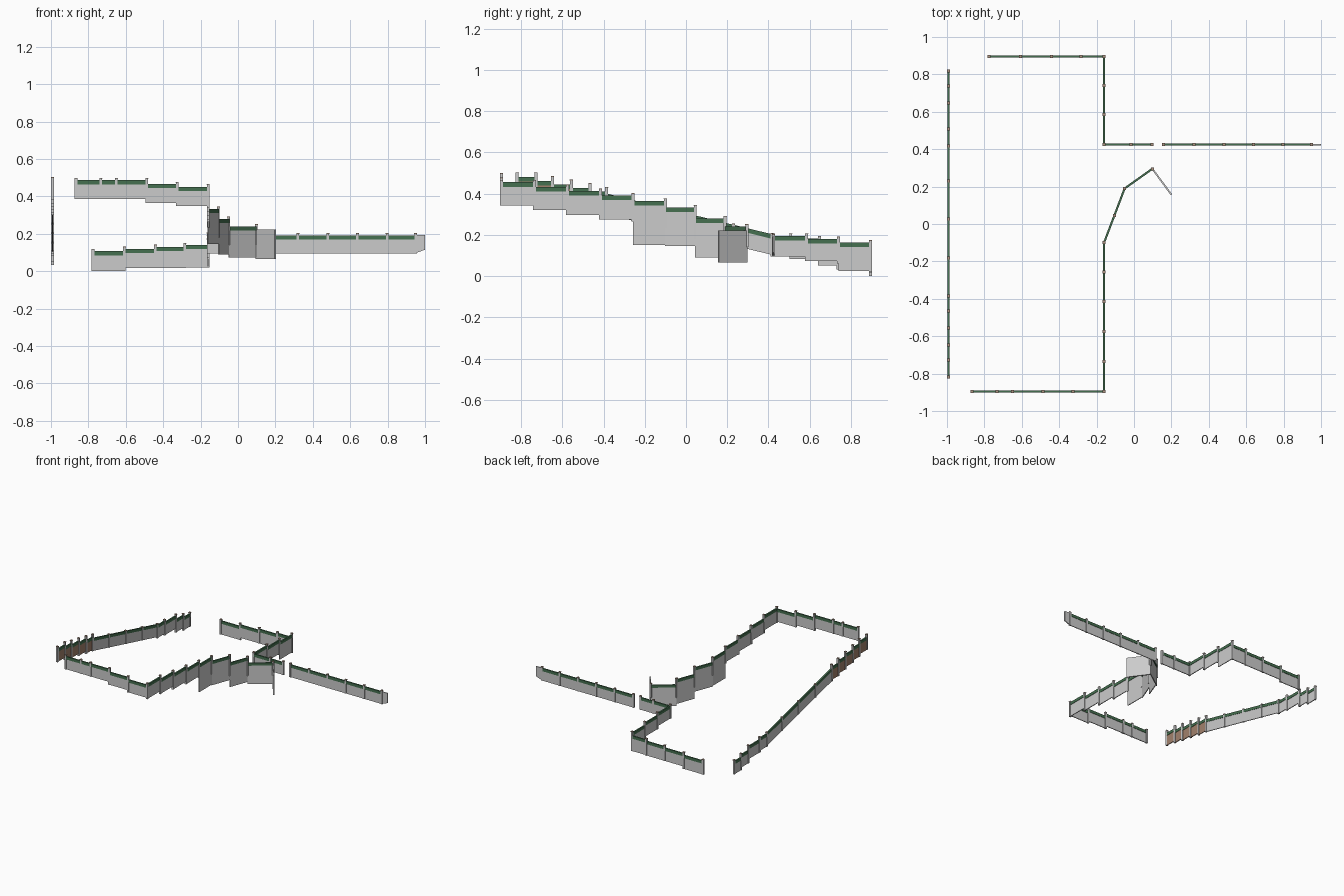
import bpy, bmesh
from mathutils import Vector

if "Cube" in bpy.data.objects:
    bpy.data.objects.remove(bpy.data.objects["Cube"])

def material(name, col):
    m = bpy.data.materials.new(name)
    m.diffuse_color = (*col, 1)
    m.use_nodes = True
    m.node_tree.nodes["Principled BSDF"].inputs["Base Color"].default_value = m.diffuse_color
    return m

GREEN = material("rail_green", (0.06, 0.16, 0.08))
BROWN = material("board_brown", (0.36, 0.22, 0.15))
TAN = material("cap_tan", (0.42, 0.30, 0.23))

H = 0.10       # usual panel height
RAIL = 0.022   # depth of the green top rail
posts = {}     # (x, y) -> [top, bottom]

def slab(name, p, q, lo, hi, thick, mat=None):
    """Upright board from p to q; lo and hi are (z at p, z at q)."""
    p, q = Vector(p), Vector(q)
    d = (q - p).normalized()
    n = Vector((-d.y, d.x)) * thick / 2
    bm = bmesh.new()
    ends = []
    for pt, i in ((p, 0), (q, 1)):
        ends.append([bm.verts.new((*(pt + n * s), z)) for s, z in
                     ((-1, lo[i]), (1, lo[i]), (1, hi[i]), (-1, hi[i]))])
    a, b = ends
    bm.faces.new(a)
    bm.faces.new(b[::-1])
    for i in range(4):
        j = (i + 1) % 4
        bm.faces.new((a[j], a[i], b[i], b[j]))
    bmesh.ops.recalc_face_normals(bm, faces=bm.faces)
    me = bpy.data.meshes.new(name)
    bm.to_mesh(me)
    bm.free()
    ob = bpy.data.objects.new(name, me)
    bpy.context.collection.objects.link(ob)
    if mat:
        me.materials.append(mat)
    return ob

def note_post(pt, top, bottom):
    k = (round(pt[0], 3), round(pt[1], 3))
    old = posts.get(k, [top, bottom])
    posts[k] = [max(old[0], top), min(old[1], bottom)]

def panel(name, p, q, top, bottom=None, mat=None, rise=0.012):
    """Fence bay: board, green rail and optional deep wall. top: number or (p, q)."""
    t = top if isinstance(top, tuple) else (top, top)
    base = tuple(z - H for z in t)
    if bottom is not None:
        # base board or retaining wall below the fence
        if bottom < min(base) - 0.03:
            slab(name + "_wall", p, q, (bottom, bottom), base, 0.006, mat)
        else:
            base = (bottom, bottom)
    mid = tuple(z - RAIL for z in t)
    slab(name + "_board", p, q, base, mid, 0.006, mat)
    slab(name + "_rail", p, q, mid, t, 0.011, GREEN)
    for i, pt in enumerate((p, q)):
        note_post(pt, t[i] + rise, base[i])

def run(name, pts, tops, bottoms=None, mats=None, rise=0.012):
    for i, t in enumerate(tops):
        panel(f"{name}_{i + 1}", pts[i], pts[i + 1], t,
              bottoms[i] if bottoms else None,
              mats[i] if mats else None, rise)

# Left fence: brown stepped bays, sloping middle, stepped end
LX = -0.992
run("left_brown", [(LX, y) for y in (-0.819, -0.728, -0.647, -0.556, -0.466, -0.385)],
    [0.48, 0.462, 0.445, 0.428, 0.41], mats=[BROWN] * 5, rise=0.023)
ys = (-0.385, -0.182, 0.026, 0.23, 0.417)
slope = lambda y: 0.40 - 0.246 * (y + 0.385)
run("left_slope", [(LX, y) for y in ys],
    [(slope(a), slope(b)) for a, b in zip(ys, ys[1:])], rise=0.006)
run("left_end", [(LX, y) for y in (0.417, 0.508, 0.647, 0.738, 0.819)],
    [0.195, 0.183, 0.152, 0.132])

# Front fence
FY = -0.895
run("front_fence", [(x, FY) for x in (-0.866, -0.733, -0.65, -0.487, -0.325, -0.16)],
    [0.487, 0.487, 0.487, 0.466, 0.45], [0.387, 0.387, 0.387, 0.366, 0.35])

# Middle fence, then the curved deep-walled part
run("middle_fence", [(-0.16, y) for y in (-0.895, -0.735, -0.575, -0.415, -0.257, -0.1)],
    [0.455, 0.432, 0.412, 0.39, 0.365], [0.342, 0.32, 0.295, 0.275, 0.15])
run("curved_fence", [(-0.16, -0.1), (-0.105, 0.045), (-0.05, 0.19), (0.098, 0.295)],
    [0.333, 0.28, 0.24], [0.145, 0.09, 0.073])

# Plain grey wall at the end of the curve
slab("end_wall", (0.098, 0.295), (0.2, 0.157), (0.143, 0.143), (0.222, 0.222), 0.009)
slab("end_wall_base", (0.098, 0.295), (0.2, 0.157), (0.065, 0.065), (0.143, 0.143), 0.009)

# Level fence with the opening
GY = 0.424
run("short_fence", [(x, GY) for x in (-0.16, -0.016, 0.096)], [0.192] * 2, [0.095] * 2)
run("level_fence", [(x, GY) for x in (0.158, 0.32, 0.48, 0.638, 0.797, 0.95)],
    [0.192] * 5, [0.095] * 5)
slab("level_fence_end", (0.95, GY), (1.0, GY), (0.097, 0.115), (0.193, 0.193), 0.007)

# Back return and back fence
run("back_return", [(-0.16, y) for y in (GY, 0.585, 0.74, 0.895)],
    [0.195, 0.18, 0.162], [0.095, 0.072, 0.024])
run("back_fence", [(x, 0.895) for x in (-0.16, -0.284, -0.442, -0.608, -0.775)],
    [0.14, 0.13, 0.12, 0.107], [0.02, 0.018, 0.018, 0.0])

# Posts with caps
for i, ((x, y), (top, bottom)) in enumerate(posts.items()):
    w = 0.007
    slab(f"post_{i + 1}", (x - w, y), (x + w, y), (bottom,) * 2, (top - 0.004,) * 2, 2 * w)
    w = 0.008
    slab(f"post_cap_{i + 1}", (x - w, y), (x + w, y), (top - 0.004,) * 2, (top,) * 2, 2 * w, TAN)
